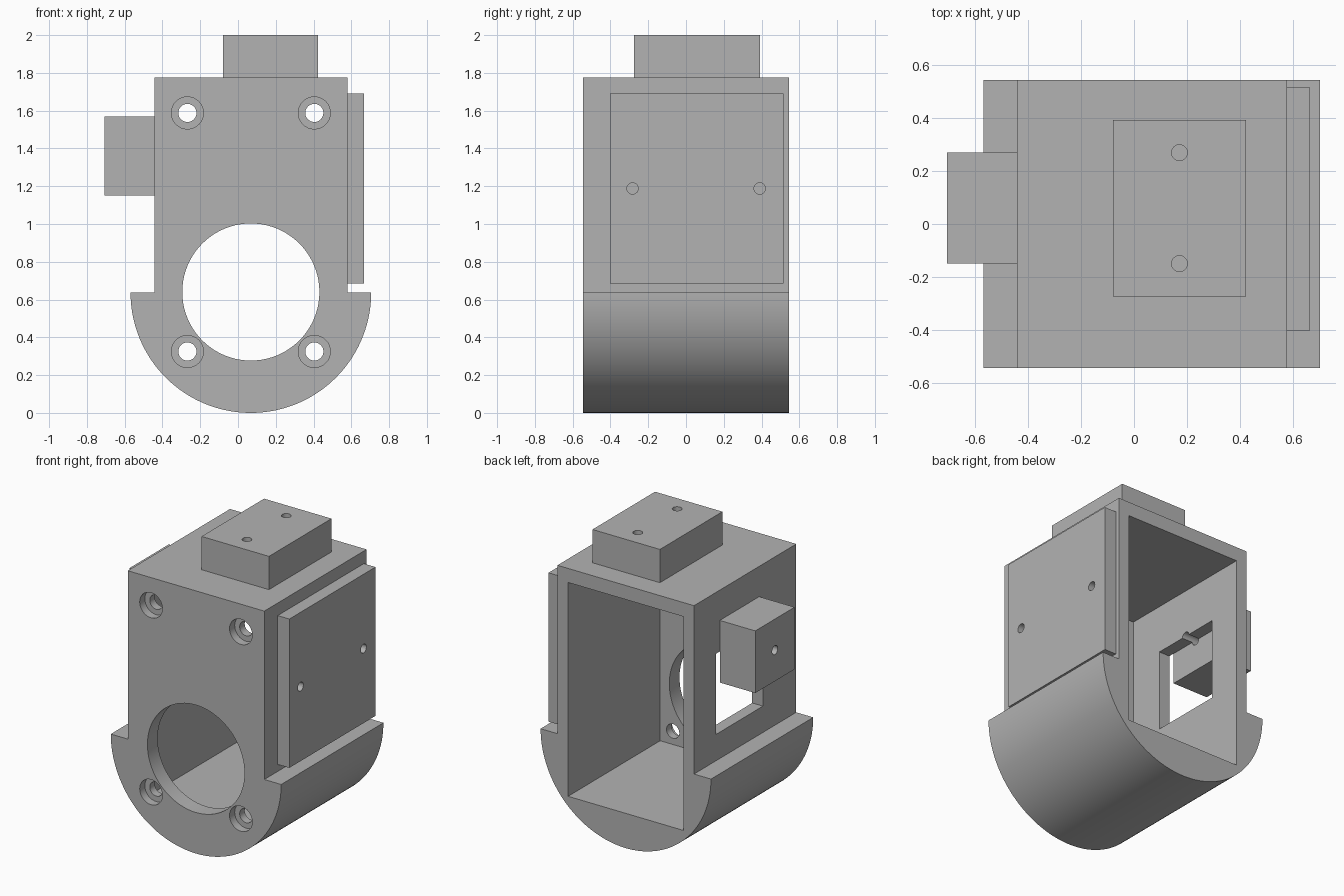
import bpy
import bmesh
from math import cos, sin, pi, radians
from mathutils import Matrix, Vector

cube = bpy.data.objects.get("Cube")
if cube:
    bpy.data.objects.remove(cube, do_unlink=True)

grey = bpy.data.materials.new("plain grey")
grey.use_nodes = True
colour = (0.45, 0.45, 0.45, 1)
grey.diffuse_color = colour
grey.node_tree.nodes["Principled BSDF"].inputs["Base Color"].default_value = colour


def make(name, bm):
    bmesh.ops.recalc_face_normals(bm, faces=bm.faces)
    mesh = bpy.data.meshes.new(name)
    bm.to_mesh(mesh)
    bm.free()
    mesh.materials.append(grey)
    obj = bpy.data.objects.new(name, mesh)
    bpy.context.collection.objects.link(obj)
    return obj


def box(name, xs, ys, zs):
    bm = bmesh.new()
    size = [b - a for a, b in (xs, ys, zs)]
    mid = [(a + b) / 2 for a, b in (xs, ys, zs)]
    bmesh.ops.create_cube(bm, size=1, matrix=Matrix.Translation(mid) @ Matrix.Diagonal((*size, 1)))
    return make(name, bm)


def rod(name, start, end, radius, sides=32):
    start, end = Vector(start), Vector(end)
    axis = end - start
    bm = bmesh.new()
    turn = axis.to_track_quat("Z", "Y").to_matrix().to_4x4()
    bmesh.ops.create_cone(bm, cap_ends=True, segments=sides, radius1=radius, radius2=radius,
                          depth=axis.length, matrix=Matrix.Translation((start + end) / 2) @ turn)
    return make(name, bm)


def cut(target, *cutters):
    for cutter in cutters:
        cutter.hide_render = True
        mod = target.modifiers.new("cut", "BOOLEAN")
        mod.operation = "DIFFERENCE"
        mod.solver = "EXACT"
        mod.object = cutter
        bpy.context.view_layer.objects.active = target
        bpy.ops.object.modifier_apply(modifier=mod.name)
        bpy.data.objects.remove(cutter, do_unlink=True)


# Housing: upright box standing on a half-round base
LEFT, RIGHT, TOP, DEPTH = -0.442, 0.579, 1.775, 0.546
CX, R = 0.068, 0.637
profile = [(RIGHT, R), (RIGHT, TOP), (LEFT, TOP), (LEFT, R)]
profile += [(CX + R * cos(pi + pi * i / 80), R + R * sin(pi + pi * i / 80)) for i in range(81)]
bm = bmesh.new()
face = bm.faces.new([bm.verts.new((x, -DEPTH, z)) for x, z in profile])
moved = bmesh.ops.extrude_face_region(bm, geom=[face])["geom"]
bmesh.ops.translate(bm, vec=(0, 2 * DEPTH, 0), verts=[v for v in moved if isinstance(v, bmesh.types.BMVert)])
housing = make("housing", bm)

# Rear cavity, side window and large front opening
INNER = -0.437
cut(housing,
    box("cavity", (LEFT + 0.08, RIGHT - 0.08), (INNER, 0.7), (0.235, 1.68)),
    box("window", (-0.6, -0.3), (-0.19, 0.31), (0.815, 1.36)),
    rod("front_opening", (CX, -0.7, 0.64), (CX, -0.3, 0.64), 0.363, 80))

# Counterbored screw holes in the front wall
for x in (-0.268, 0.404):
    for z in (0.325, 1.588):
        cut(housing,
            rod("screw_hole", (x, -0.7, z), (x, -0.3, z), 0.048),
            rod("counterbore", (x, -0.7, z), (x, -DEPTH + 0.055, z), 0.085))

# Side block, its hole running through the housing wall
MID = 0.06
side_block = box("side_block", (-0.707, LEFT), (MID - 0.21, MID + 0.21), (1.15, 1.57))
for part in (side_block, housing):
    cut(part, rod("block_hole", (-0.8, MID, 1.36), (-0.3, MID, 1.36), 0.03))

# Top block with two holes
top_block = box("top_block", (-0.08, 0.424), (-0.275, 0.393), (TOP, 2.0))
for y in (MID - 0.21, MID + 0.21):
    cut(top_block, rod("top_hole", (0.172, y, 2.1), (0.172, y, 1.7), 0.03))

# Mounting plate on the other side with two holes
side_plate = box("side_plate", (RIGHT, 0.666), (-0.403, 0.517), (0.684, 1.69))
for y in (-0.283, 0.39):
    cut(side_plate, rod("plate_hole", (0.8, y, 1.188), (0.5, y, 1.188), 0.03))

# Smooth the curved walls, keeping edges crisp
for obj in (housing, side_block, top_block, side_plate):
    bpy.ops.object.select_all(action="DESELECT")
    obj.select_set(True)
    bpy.context.view_layer.objects.active = obj
    bpy.ops.object.shade_smooth_by_angle(angle=radians(30))
